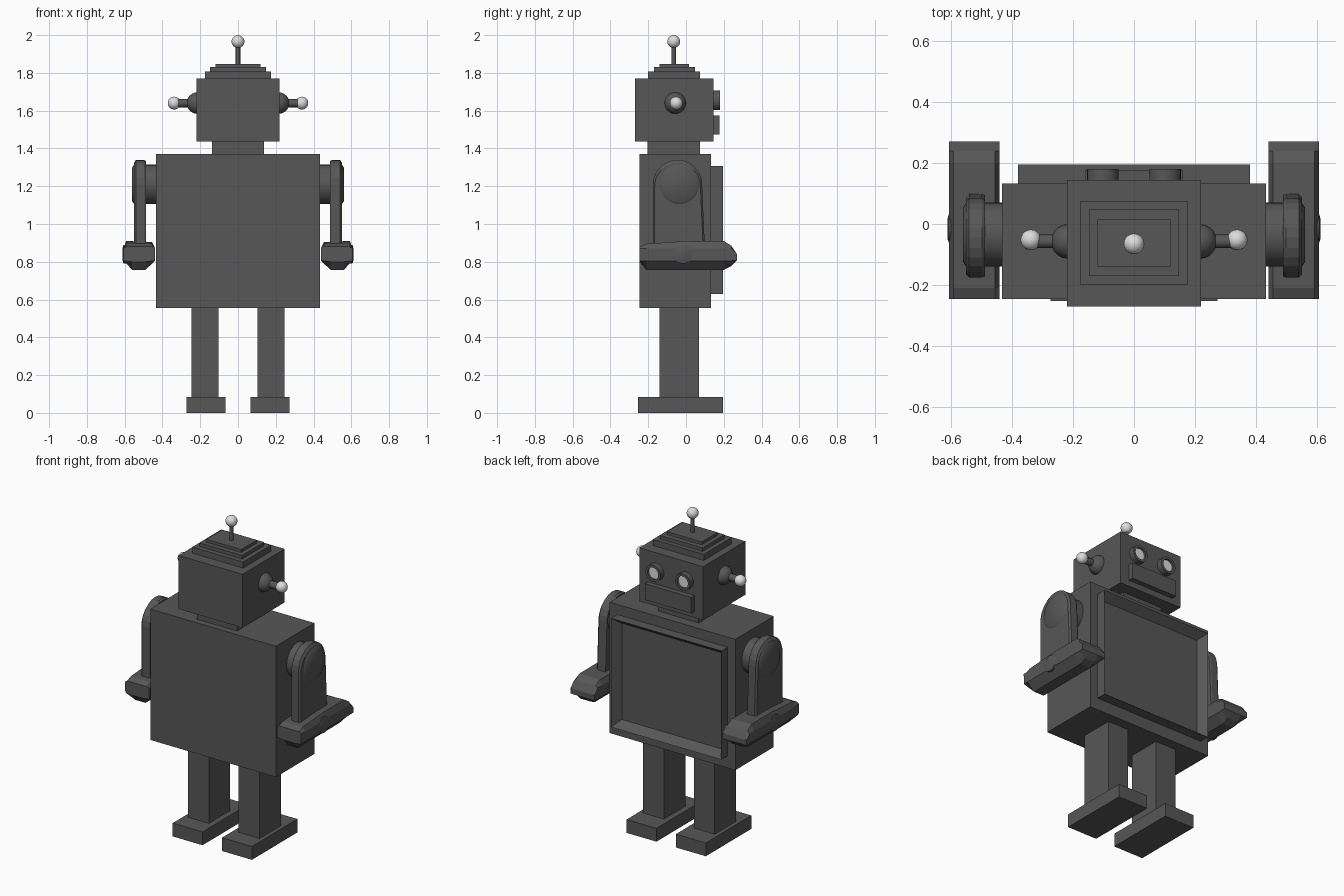
import bpy, bmesh, math
from mathutils import Vector, Matrix

if "Cube" in bpy.data.objects:
    bpy.data.objects.remove(bpy.data.objects["Cube"])


def material(name, v):
    m = bpy.data.materials.new(name)
    m.diffuse_color = (v, v, v, 1)
    m.use_nodes = True
    m.node_tree.nodes["Principled BSDF"].inputs["Base Color"].default_value = m.diffuse_color
    return m


DARK = material("dark grey metal", 0.095)
LIGHT = material("pale grey", 0.72)


def finish(name, bm, mat=DARK, smooth=False):
    bmesh.ops.recalc_face_normals(bm, faces=bm.faces)
    me = bpy.data.meshes.new(name)
    bm.to_mesh(me)
    bm.free()
    me.materials.append(mat)
    ob = bpy.data.objects.new(name, me)
    bpy.context.collection.objects.link(ob)
    if smooth:
        bpy.ops.object.select_all(action='DESELECT')
        ob.select_set(True)
        bpy.context.view_layer.objects.active = ob
        bpy.ops.object.shade_smooth_by_angle(angle=math.radians(35))
    return ob


def box(name, x0, x1, y0, y1, z0, z1):
    bm = bmesh.new()
    bmesh.ops.create_cube(bm, size=1)
    for v in bm.verts:
        v.co = Vector(((x0 + x1) / 2 + v.co.x * (x1 - x0),
                       (y0 + y1) / 2 + v.co.y * (y1 - y0),
                       (z0 + z1) / 2 + v.co.z * (z1 - z0)))
    return finish(name, bm)


def ball(name, c, r, mat=DARK):
    bm = bmesh.new()
    bmesh.ops.create_uvsphere(bm, u_segments=20, v_segments=12, radius=r,
                              matrix=Matrix.Translation(c))
    return finish(name, bm, mat, True)


def lathe(name, start, axis, profile, mat=DARK, n=24):
    """Revolve (radius, distance) points around an axis; zero radius closes the end."""
    bm = bmesh.new()
    rot = Vector((0, 0, 1)).rotation_difference(Vector(axis)).to_matrix()
    rings = []
    for r, d in profile:
        rings.append([bm.verts.new(Vector(start) + rot @ Vector(
            (r * math.cos(2 * math.pi * i / n), r * math.sin(2 * math.pi * i / n), d)))
            for i in range(n)])
    for a, b in zip(rings, rings[1:]):
        for i in range(n):
            bm.faces.new((a[i], a[(i + 1) % n], b[(i + 1) % n], b[i]))
    bm.faces.new(rings[0])
    bm.faces.new(rings[-1])
    return finish(name, bm, mat, True)


def loft(name, rings):
    bm = bmesh.new()
    vs = [[bm.verts.new(p) for p in ring] for ring in rings]
    n = len(vs[0])
    for a, b in zip(vs, vs[1:]):
        for i in range(n):
            bm.faces.new((a[i], a[(i + 1) % n], b[(i + 1) % n], b[i]))
    bm.faces.new(vs[0])
    bm.faces.new(vs[-1])
    return finish(name, bm)


# Torso, neck, head and stepped crown
box("torso", -0.433, 0.433, -0.245, 0.133, 0.555, 1.37)
box("neck", -0.138, 0.138, -0.205, 0.073, 1.36, 1.45)
box("head", -0.22, 0.22, -0.27, 0.145, 1.437, 1.77)
box("crown_lower", -0.175, 0.175, -0.2, 0.075, 1.765, 1.808)
box("crown_middle", -0.147, 0.147, -0.17, 0.047, 1.80, 1.83)
box("crown_top", -0.12, 0.12, -0.14, 0.015, 1.825, 1.848)

# Chest panel with a recessed screen
panel = box("chest_panel", -0.38, 0.38, 0.13, 0.195, 0.63, 1.307)
bm = bmesh.new()
bm.from_mesh(panel.data)
bm.normal_update()
face = max(bm.faces, key=lambda f: f.normal.y)
bmesh.ops.inset_region(bm, faces=[face], thickness=0.055)
for v in face.verts:
    v.co.y -= 0.05
bm.to_mesh(panel.data)
bm.free()

# Top antenna and mouth
lathe("antenna_rod", (0, -0.065, 1.84), (0, 0, 1), [(0.012, 0), (0.012, 0.11)], n=12)
ball("antenna_ball", (0, -0.065, 1.966), 0.034, LIGHT)
box("mouth", -0.16, 0.16, 0.14, 0.177, 1.475, 1.575)

for s, side in ((-1, "left"), (1, "right")):
    # Eye rim with an inset lens
    lathe(side + "_eye_rim", (s * 0.102, 0.14, 1.655), (0, 1, 0),
          [(0.052, 0), (0.052, 0.04), (0.037, 0.04), (0.037, 0.025)])
    lathe(side + "_eye_lens", (s * 0.102, 0.16, 1.655), (0, 1, 0),
          [(0.037, 0), (0.037, 0.008)], LIGHT)

    # Ear dome, rod and knob
    ball(side + "_ear", (s * 0.215, -0.057, 1.64), 0.057)
    lathe(side + "_ear_rod", (s * 0.25, -0.057, 1.64), (s, 0, 0),
          [(0.022, 0), (0.022, 0.075)], n=12)
    ball(side + "_ear_knob", (s * 0.338, -0.052, 1.64), 0.034, LIGHT)

    # Shoulder joint passing through the arm
    lathe(side + "_shoulder", (s * 0.42, -0.035, 1.21), (s, 0, 0),
          [(0.105, 0), (0.105, 0.13), (0.09, 0.14)])

    # Upper arm plate: round top, slightly flared bottom, chamfered rim
    arch = [(-0.045 + 0.13 * math.cos(a), 1.21 + 0.13 * math.sin(a))
            for a in (math.pi * i / 12 for i in range(13))]
    outline = [(0.1, 0.87)] + arch + [(-0.175, 0.87)]
    rings = []
    for x, k in ((0.488, 0.97), (0.498, 1), (0.54, 1), (0.55, 0.93)):
        rings.append([(s * x, -0.042 + (y + 0.042) * k, 1.1 + (z - 1.1) * k)
                      for y, z in outline])
    loft(side + "_arm", rings)

    # Hand: eight-sided section, squeezed at both ends
    section = [(0.44, 0.875), (0.455, 0.905), (0.592, 0.91), (0.607, 0.87),
               (0.605, 0.805), (0.56, 0.757), (0.49, 0.757), (0.44, 0.805)]
    stations = [(-0.245, 0.80, 0.88), (-0.21, 0.757, 0.895), (0, 0.757, 0.91),
                (0.2, 0.757, 0.91), (0.24, 0.777, 0.885), (0.27, 0.807, 0.84)]
    loft(side + "_hand", [[(s * x, y, min(max(z, lo), hi)) for x, z in section]
                          for y, lo, hi in stations])
    lathe(side + "_wrist_pin", (s * 0.59, -0.015, 0.84), (s, 0, 0),
          [(0.05, 0), (0.05, 0.016), (0.03, 0.022)])

    # Leg and foot
    xs = sorted((s * 0.103, s * 0.247))
    box(side + "_leg", *xs, -0.14, 0.07, 0.07, 0.57)
    xs = sorted((s * 0.067, s * 0.273))
    box(side + "_foot", *xs, -0.253, 0.195, 0, 0.083)
